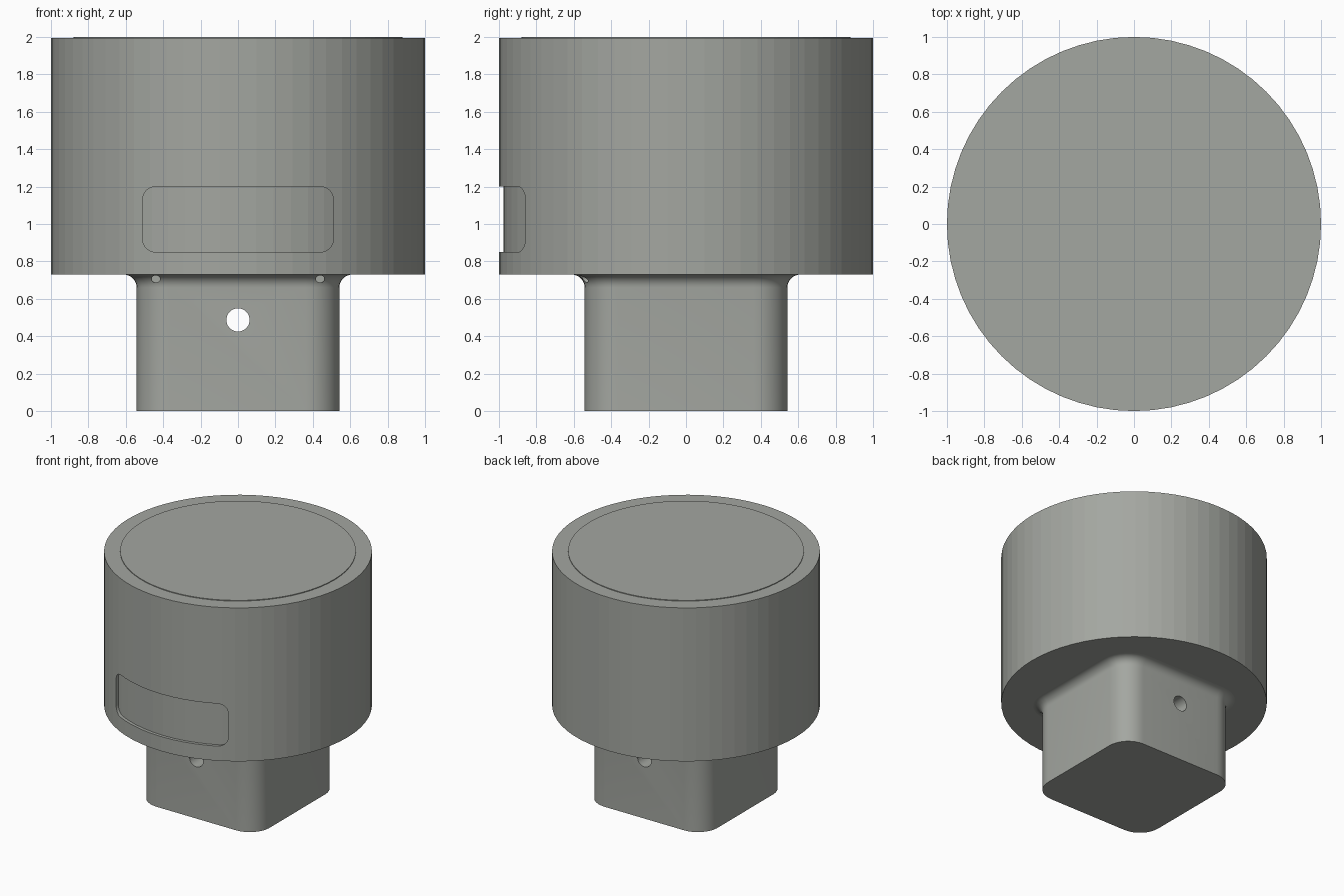
import bpy, bmesh
from math import sin, cos, pi

if "Cube" in bpy.data.objects:
    bpy.data.objects.remove(bpy.data.objects["Cube"])


def loft(name, rings):
    """Skin a stack of equal-length point rings and cap both ends."""
    bm = bmesh.new()
    loops = [[bm.verts.new(p) for p in ring] for ring in rings]
    n = len(loops[0])
    for a, b in zip(loops, loops[1:]):
        for i in range(n):
            j = (i + 1) % n
            bm.faces.new((a[i], a[j], b[j], b[i]))
    bm.faces.new(loops[0][::-1])
    bm.faces.new(loops[-1])
    bmesh.ops.recalc_face_normals(bm, faces=bm.faces)
    mesh = bpy.data.meshes.new(name)
    bm.to_mesh(mesh)
    bm.free()
    obj = bpy.data.objects.new(name, mesh)
    bpy.context.collection.objects.link(obj)
    return obj


def circle(r, n=64):
    return [(r * cos(2 * pi * i / n), r * sin(2 * pi * i / n)) for i in range(n)]


def rounded_rect(hw, hh, r, seg=8):
    pts = []
    for k, (sx, sy) in enumerate(((1, 1), (-1, 1), (-1, -1), (1, -1))):
        for i in range(seg + 1):
            t = (k + i / seg) * pi / 2
            pts.append((sx * (hw - r) + r * cos(t), sy * (hh - r) + r * sin(t)))
    return pts


def flat(pts, z):
    return [(x, y, z) for x, y in pts]


def y_prism(name, pts, cx, cz, y0, y1):
    """Extrude an x-z outline along y."""
    return loft(name, [[(cx + u, y, cz + v) for u, v in pts] for y in (y0, y1)])


def cut(target, cutter):
    """Subtract the cutter and discard it."""
    mod = target.modifiers.new("cut", 'BOOLEAN')
    mod.operation = 'DIFFERENCE'
    mod.solver = 'EXACT'
    mod.object = cutter
    bpy.context.view_layer.objects.active = target
    bpy.ops.object.modifier_apply(modifier=mod.name)
    bpy.data.objects.remove(cutter, do_unlink=True)


# Drum head with a very slightly raised top disc
drum = loft("drum_head", [flat(circle(r), z) for r, z in
                          ((1, 0.73), (1, 1.994), (0.88, 1.994), (0.88, 2.0))])

# Shallow curved label recess on the front
recess = y_prism("recess_cutter", rounded_rect(0.51, 0.175, 0.07), 0, 1.025, -1.2, -0.7)
cut(recess, loft("recess_floor", [flat(circle(0.975), z) for z in (0.5, 1.6)]))
cut(drum, recess)

# Square shank with rounded corners, flaring into the drum through a fillet
H, R, F, STEPS = 0.542, 0.18, 0.07, 8
levels = [(0, 0)]
for i in range(STEPS + 1):
    t = i / STEPS * pi / 2
    levels.append((F * (1 - cos(t)), 0.73 - F + F * sin(t)))
levels.append((F, 0.76))
shank = loft("square_shank", [flat(rounded_rect(H + o, H + o, R + o), z) for o, z in levels])

# Cross pin hole and two small shallow vents at the front fillet
cut(shank, y_prism("pin_cutter", circle(0.062, 32), 0, 0.487, -1, 1))
oval = [(u, 0.8 * v) for u, v in circle(0.024, 16)]
for side in (-1, 1):
    cut(shank, y_prism("vent_cutter", oval, side * 0.44, 0.706, -1, -0.51))

# Smooth the shank, keeping hard edges
bpy.ops.object.select_all(action='DESELECT')
shank.select_set(True)
bpy.context.view_layer.objects.active = shank
bpy.ops.object.shade_smooth_by_angle(angle=0.52)

# Dark, faintly green steel
steel = bpy.data.materials.new("steel")
steel.diffuse_color = (0.37, 0.385, 0.355, 1)
steel.use_nodes = True
steel.node_tree.nodes["Principled BSDF"].inputs["Base Color"].default_value = steel.diffuse_color
for obj in (drum, shank):
    obj.data.materials.clear()
    obj.data.materials.append(steel)
